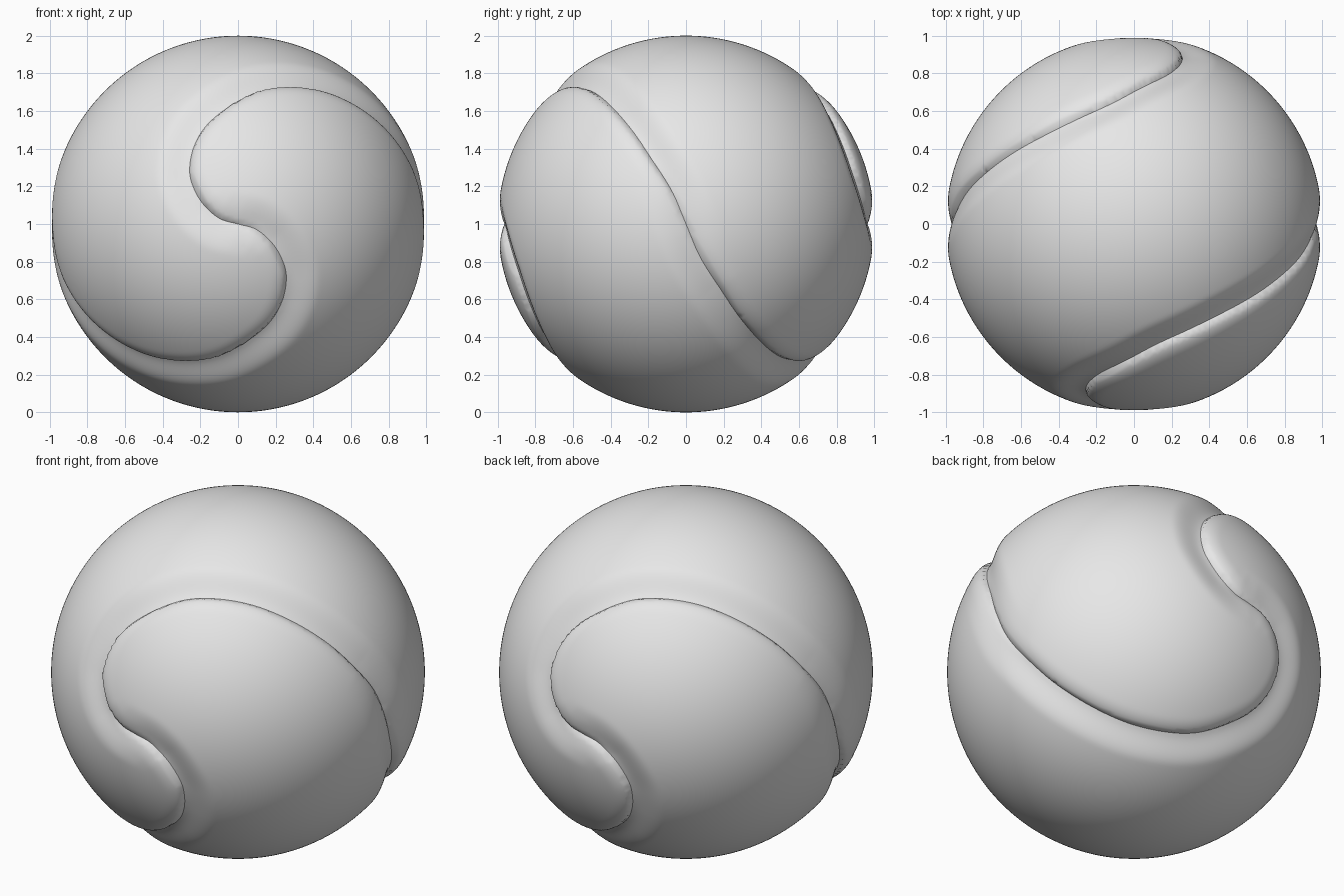
import bpy, bmesh, math
from mathutils import Vector
from mathutils.kdtree import KDTree

if "Cube" in bpy.data.objects:
    bpy.data.objects.remove(bpy.data.objects["Cube"])

DEPTH = 0.042        # how far the seam sinks into the ball
LOBE_WIDTH = 0.10    # rounded shoulder on the lobe side
DISH_WIDTH = 0.18    # soft hollow on the other side
STEPS = 40           # samples per span of the seam

clay = bpy.data.materials.new("light grey")
clay.use_nodes = True
grey = (0.8, 0.8, 0.8, 1)
clay.diffuse_color = grey
clay.node_tree.nodes["Principled BSDF"].inputs["Base Color"].default_value = grey

# Quarter of the seam, from the front centre round a lobe to the side (x, z)
guide = [(0, 0), (-.1, .03), (-.19, .11), (-.245, .21), (-.26, .3), (-.235, .42),
         (-.16, .54), (0, .66), (.13, .715), (.28, .73), (.45, .705), (.62, .63),
         (.78, .5), (.88, .36), (.95, .18)]
R = 0.97
knots = [Vector((x, -math.sqrt(max(0, R * R - x * x - z * z)), z)).normalized()
         for x, z in guide] + [Vector((1, 0, 0))]


def turn_x(v): return Vector((v.x, -v.y, -v.z))
def turn_y(v): return Vector((-v.x, v.y, -v.z))
def turn_z(v): return Vector((-v.x, -v.y, v.z))


def catmull(a, b, c, d, t):
    return 0.5 * (2 * b + (c - a) * t + (2 * a - 5 * b + 4 * c - d) * t * t
                  + (3 * b - a - 3 * c + d) * t ** 3)


# Half-turn symmetry extends the curve past both ends of the quarter
ext = [turn_y(knots[1])] + knots + [turn_x(knots[-2])]
quarter = [catmull(*ext[i:i + 4], k / STEPS).normalized()
           for i in range(len(knots) - 1) for k in range(STEPS)] + [knots[-1]]

# Four turned quarters make the closed seam; the lobe swaps side each quarter
n = len(quarter) - 1
seam, lobe_side = [], []
for q, turn in enumerate((None, turn_x, turn_z, turn_y)):
    pts = [turn(p) if turn else p for p in quarter]
    if q % 2:
        pts.reverse()
    seam += pts[:-1]
    for k in range(n):
        end = min(k, n - k) / n
        lobe_side.append((1 if q % 2 else -1) * min(1, end / 0.12))

count = len(seam)
tangents = [(seam[(i + 1) % count] - seam[i - 1]).normalized() for i in range(count)]
tree = KDTree(count)
for i, p in enumerate(seam):
    tree.insert(p, i)
tree.balance()


def locate(v):
    """Signed distance to the seam, nearest seam point and sample index."""
    p, i, _ = tree.find(v)
    t = tangents[i]
    foot = (p + t * (v - p).dot(t)).normalized()
    return (v - foot).dot(p.cross(t)), (v - foot).length, foot, i


def drop(dist, side, i):
    """Blend of the rounded shoulder and the soft hollow."""
    a = max(0, 1 - dist / LOBE_WIDTH)
    shoulder = 1 - math.sqrt(max(0, 1 - a * a))
    s = min(1, dist / DISH_WIDTH)
    hollow = 1 - s * s * (3 - 2 * s)
    w = 0.5 + 0.5 * lobe_side[i] * (1 if side > 0 else -1)
    return DEPTH * (w * shoulder + (1 - w) * hollow)


# Dense ball whose edges are pulled onto the seam
bm = bmesh.new()
bmesh.ops.create_icosphere(bm, subdivisions=7, radius=1)
bm.verts.ensure_lookup_table()
bm.verts.index_update()
for v in bm.verts:
    v.co.normalize()
info = [locate(v.co) for v in bm.verts]
snapped = set()
for e in bm.edges:
    a, b = (v.index for v in e.verts)
    if info[a][0] * info[b][0] < 0 and info[a][1] < 0.1:
        snapped.add(a if info[a][1] < info[b][1] else b)
for i in snapped:
    bm.verts[i].co = info[i][2]
upper = []
for f in bm.faces:
    total = sum(info[v.index][0] for v in f.verts if v.index not in snapped)
    upper.append((total or locate(f.calc_center_median().normalized())[0]) > 0)
    f.smooth = True
for v in bm.verts:
    side, dist, _, i = info[v.index]
    v.co *= 1 - drop(0 if v.index in snapped else dist, side, i)

# Split into the two interlocking halves
for name, keep in (("upper_half", True), ("lower_half", False)):
    part = bm.copy()
    bmesh.ops.delete(part, geom=[f for f, u in zip(part.faces, upper) if u != keep],
                     context='FACES')
    mesh = bpy.data.meshes.new(name)
    part.to_mesh(mesh)
    part.free()
    mesh.materials.append(clay)
    ob = bpy.data.objects.new(name, mesh)
    ob.location.z = 1
    bpy.context.collection.objects.link(ob)
bm.free()
